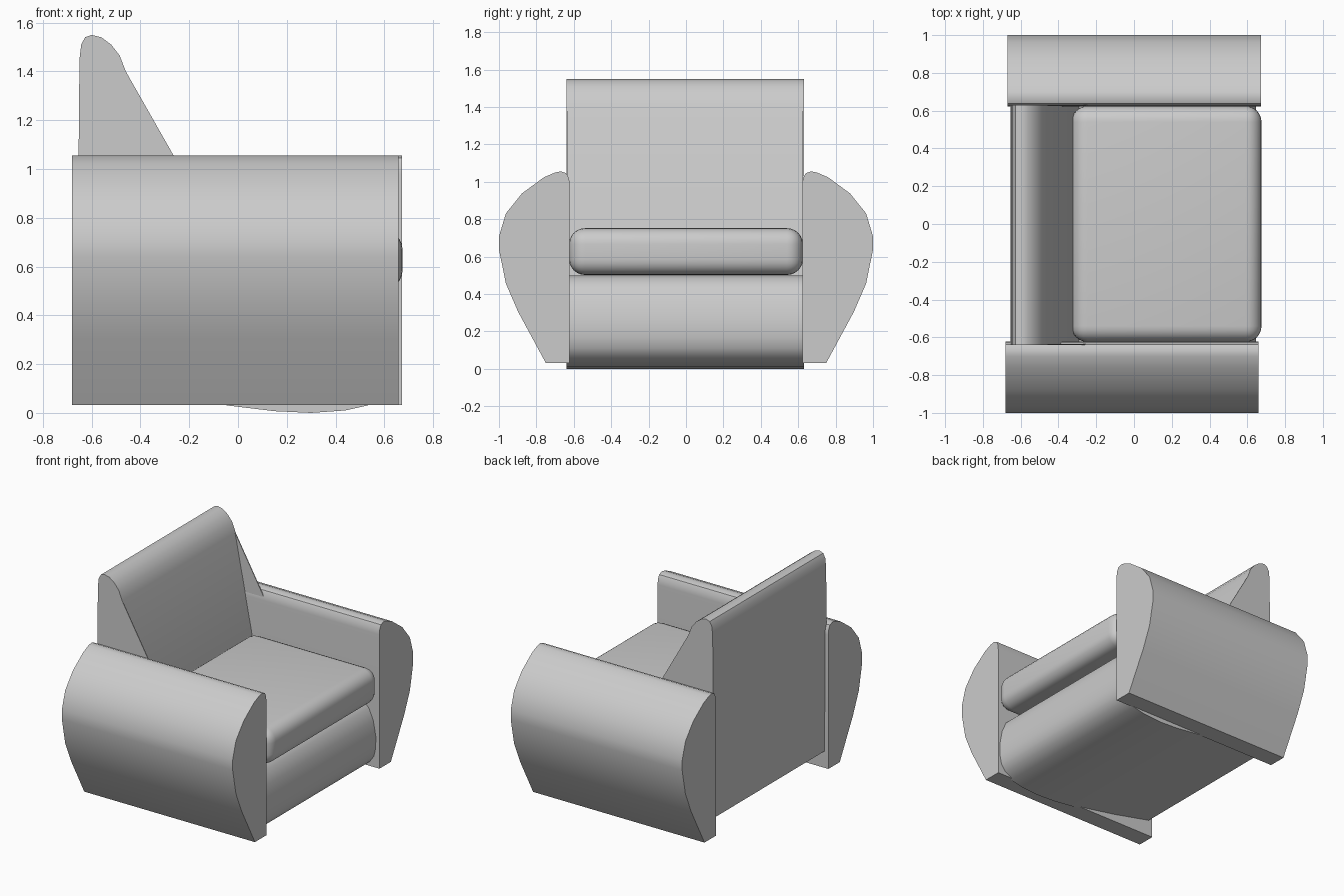
import bpy, bmesh, math

if "Cube" in bpy.data.objects:
    bpy.data.objects.remove(bpy.data.objects["Cube"])


def finish(name, bm, angle=40):
    bmesh.ops.recalc_face_normals(bm, faces=bm.faces)
    mesh = bpy.data.meshes.new(name)
    bm.to_mesh(mesh)
    bm.free()
    ob = bpy.data.objects.new(name, mesh)
    bpy.context.collection.objects.link(ob)
    bpy.ops.object.select_all(action='DESELECT')
    ob.select_set(True)
    bpy.context.view_layer.objects.active = ob
    bpy.ops.object.shade_smooth_by_angle(angle=math.radians(angle))
    return ob


def prism(name, profile, start, end, place):
    """Extrude a 2D profile from start to end; place maps (a, b, t) to xyz."""
    bm = bmesh.new()
    rings = [[bm.verts.new(place(a, b, t)) for a, b in profile] for t in (start, end)]
    n = len(profile)
    for i in range(n):
        j = (i + 1) % n
        bm.faces.new((rings[0][i], rings[0][j], rings[1][j], rings[1][i]))
    for ring in rings:
        bm.faces.new(ring)
    return finish(name, bm)


def along_y(a, b, t):
    return (a, t, b)


# Body: backrest and base in one side profile (x, z)
body = [(-0.65, 0.15), (-0.655, 0.9), (-0.65, 1.45), (-0.643, 1.51), (-0.627, 1.54),
        (-0.60, 1.55), (-0.56, 1.54), (-0.52, 1.51), (-0.485, 1.465), (-0.46, 1.40),
        (-0.33, 0.74), (-0.29, 0.50), (0.48, 0.50), (0.54, 0.485), (0.59, 0.44),
        (0.625, 0.36), (0.645, 0.25), (0.643, 0.17), (0.63, 0.11), (0.595, 0.06),
        (0.53, 0.03), (0.44, 0.01), (0.30, 0.0), (0.15, 0.007), (-0.04, 0.03), (-0.35, 0.085)]
prism("body", body, -0.64, 0.63, along_y)

# Flat side panels filling the corner between backrest and base
gusset = [(-0.46, 1.40), (-0.30, 0.55), (-0.29, 0.45), (0.08, 0.45)]
for side, y0, y1 in (("near", -0.64, -0.634), ("far", 0.624, 0.63)):
    prism("side_panel_" + side, gusset, y0, y1, along_y)

# Bulging arms, profile (y, z), mirrored across y
arm = [(0.622, 0.032), (0.75, 0.032), (0.898, 0.306), (0.963, 0.456), (1.0, 0.638),
       (1.0, 0.708), (0.963, 0.831), (0.877, 0.938), (0.76, 1.024), (0.70, 1.05),
       (0.668, 1.056), (0.639, 1.045), (0.625, 1.015), (0.622, 0.98)]
for side, s, x0, x1 in (("near", -1, -0.68, 0.658), ("far", 1, -0.67, 0.673)):
    prism("arm_" + side, arm, x0, x1, lambda a, b, t, s=s: (t, s * a, b))

# Rounded seat cushion
bm = bmesh.new()
bmesh.ops.create_cube(bm, size=1)
for v in bm.verts:
    v.co = (0.172 + v.co.x * 1.006, v.co.y * 1.25, 0.627 + v.co.z * 0.25)
bmesh.ops.bevel(bm, geom=bm.edges[:], offset=0.085, segments=6, profile=0.5, affect='EDGES')
finish("seat_cushion", bm)
